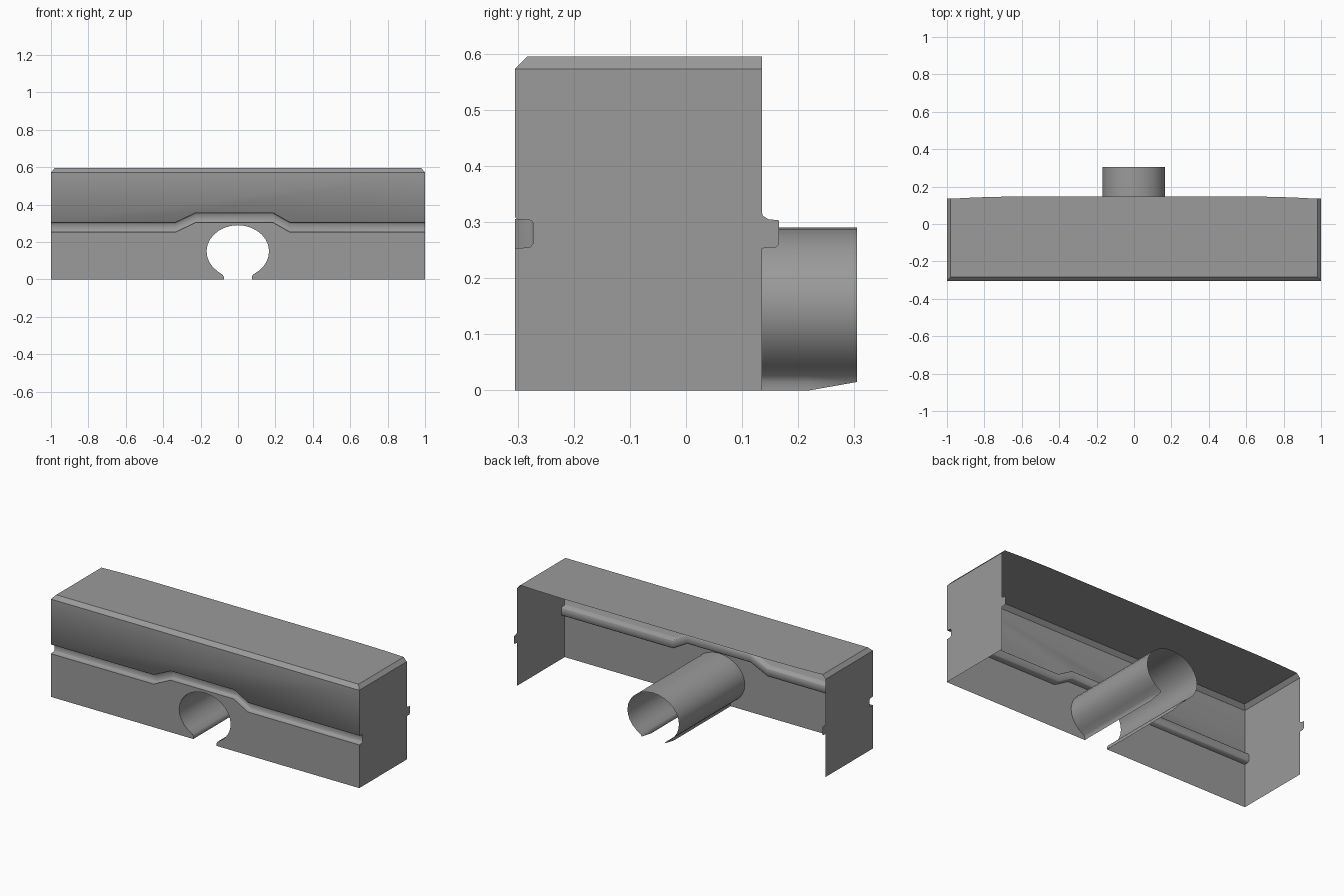
import bpy, bmesh, math

if "Cube" in bpy.data.objects:
    bpy.data.objects.remove(bpy.data.objects["Cube"])

grey = bpy.data.materials.new("dark_grey")
grey.diffuse_color = (.325, .325, .325, 1)
grey.use_nodes = True
grey.node_tree.nodes["Principled BSDF"].inputs["Base Color"].default_value = grey.diffuse_color


def make(name, build, smooth=25):
    bm = bmesh.new()
    build(bm)
    bmesh.ops.remove_doubles(bm, verts=bm.verts, dist=1e-5)
    me = bpy.data.meshes.new(name)
    bm.to_mesh(me)
    bm.free()
    me.materials.append(grey)
    ob = bpy.data.objects.new(name, me)
    bpy.context.collection.objects.link(ob)
    bpy.ops.object.select_all(action='DESELECT')
    bpy.context.view_layer.objects.active = ob
    ob.select_set(True)
    bpy.ops.object.shade_smooth_by_angle(angle=math.radians(smooth))
    return ob


def face(bm, pts):
    return bm.faces.new([bm.verts.new(p) for p in pts])


def strip(bm, a, b):
    for i in range(len(a) - 1):
        face(bm, [a[i], a[i + 1], b[i + 1], b[i]])


F, B, SH, TOP = -0.305, 0.135, 0.573, 0.595   # front, back, shoulder, top

# Groove cross-section (y, z), and its path across the front (x, rise)
groove = [(F, .309), (-.301, .305), (-.276, .303), (-.273, .299),
          (-.273, .261), (-.278, .255), (F, .253)]
path = [(-1, 0), (-.334, 0), (-.225, .052), (.186, .052), (.277, 0), (1, 0)]
rails = [[(x, y, z + r) for x, r in path] for y, z in groove]

# Keyhole tube outline, open at the floor
half = [(.075, 0), (.075, .015), (.082, .026)]
a0, n = math.radians(-49), 22
arc = [(.167 * math.cos(t), .15 + .14 * math.sin(t))
       for t in [a0 + (math.pi - 2 * a0) * i / n for i in range(n + 1)]]
outline = half + arc + [(-x, z) for x, z in reversed(half)]
outline = [(x - .001, z) for x, z in outline]


def front_wall(bm):
    face(bm, [(-1, F, SH)] + rails[0] + [(1, F, SH)])
    for a, b in zip(rails, rails[1:]):
        strip(bm, b, a)
    hole = [(x, F, z) for x, z in outline]
    face(bm, [(1, F, 0)] + rails[-1][::-1] + [(-1, F, 0)] + hole[::-1])


def top_cover(bm):
    # slightly bowed back edge
    back = [(.98, B, TOP), (.85, .142, TOP), (.7, .146, TOP),
            (-.7, .146, TOP), (-.85, .142, TOP), (-.98, B, TOP)]
    face(bm, [(-.98, F + .022, TOP), (.98, F + .022, TOP)] + back)
    face(bm, [(-1, F, SH), (1, F, SH), (.98, F + .022, TOP), (-.98, F + .022, TOP)])
    for s in (-1, 1):
        q = [(s, F, SH), (s, B, SH), (s * .98, B, TOP), (s * .98, F + .022, TOP)]
        face(bm, q if s > 0 else q[::-1])


def side_wall(s):
    # end panel: notch at the front, matching tongue at the back
    tongue = [(B, .253), (.16, .255), (.166, .261), (.166, .303),
              (.147, .305), (.137, .311), (B, .319)]
    prof = [(F, 0), (B, 0)] + tongue + [(B, SH), (F, SH)] + groove

    def build(bm):
        pts = [(s, y, z) for y, z in prof]
        face(bm, pts if s > 0 else pts[::-1])
    return build


def tube(bm):
    rows = []
    for y in (F, .22, .305):
        lift = .015 if y > .3 else 0
        rows.append([(x, y, max(z, lift)) for x, z in outline])
    for a, b in zip(rows, rows[1:]):
        for i in range(len(a) - 1):
            q = [a[i], a[i + 1], b[i + 1], b[i]]
            q = [p for k, p in enumerate(q) if p not in q[:k]]
            if len(q) > 2:
                face(bm, q[::-1])


make("front_wall", front_wall, 50)
make("top_cover", top_cover)
make("right_wall", side_wall(1))
make("left_wall", side_wall(-1))
make("pipe_sleeve", tube, 40)
